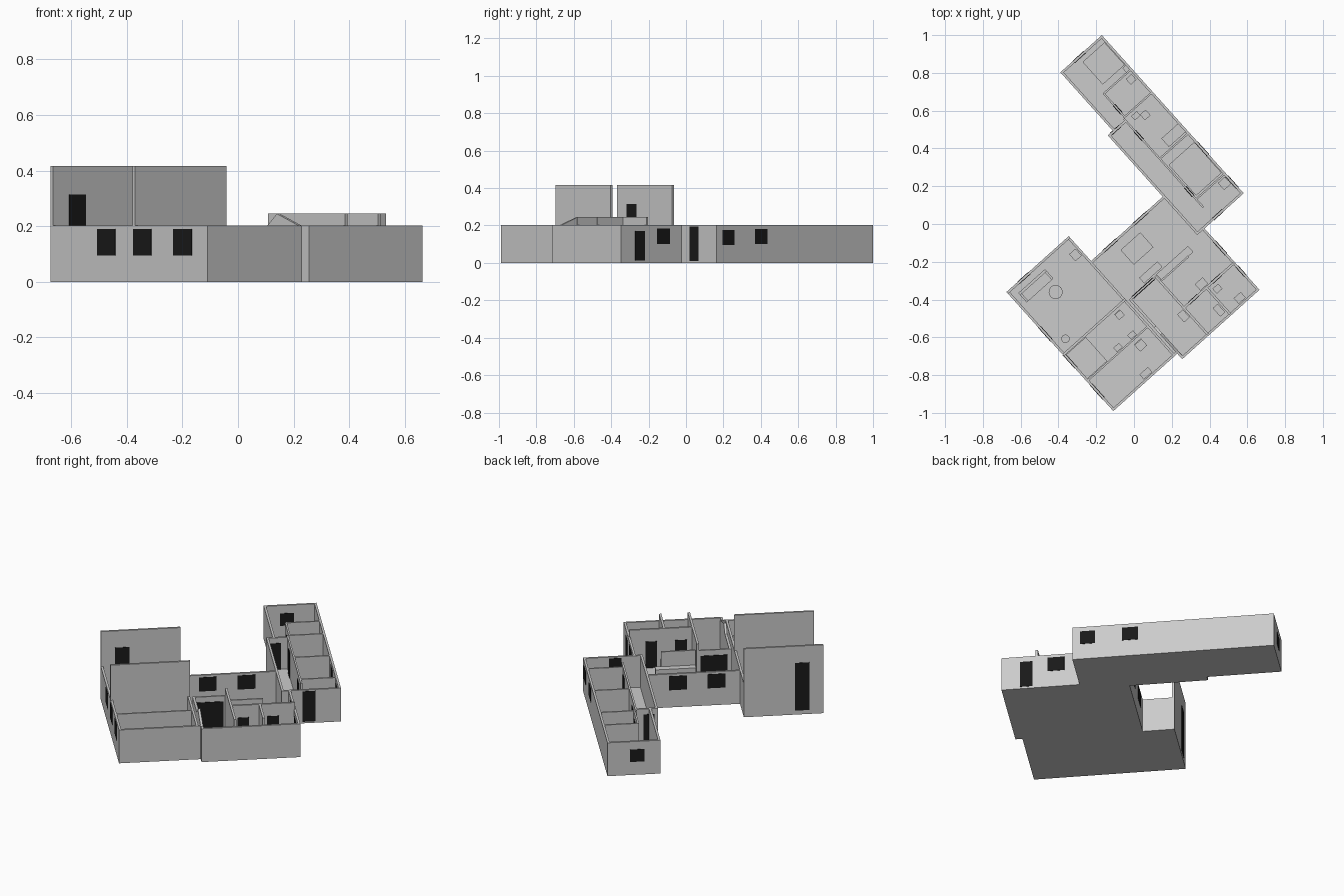
import bpy, bmesh, math
from mathutils import Matrix

# The plan is drawn in local u,v axes, then turned onto x,y
TURN = Matrix.Rotation(math.radians(41.9), 4, 'Z')
T, H = 0.013, 0.203   # wall thickness and height
black = bpy.data.materials.new("dark_glass")
black.diffuse_color = (0.01, 0.01, 0.01, 1)


def finish(name, bm, mat=None):
    bmesh.ops.recalc_face_normals(bm, faces=bm.faces)
    me = bpy.data.meshes.new(name)
    bm.transform(TURN)
    bm.to_mesh(me)
    bm.free()
    ob = bpy.data.objects.new(name, me)
    bpy.context.collection.objects.link(ob)
    if mat:
        me.materials.append(mat)
    return ob


def box(name, u0, u1, v0, v1, z0, z1, mat=None):
    bm = bmesh.new()
    bmesh.ops.create_cube(bm, size=1)
    for v in bm.verts:
        v.co = ((u0 + u1) / 2 + v.co.x * (u1 - u0),
                (v0 + v1) / 2 + v.co.y * (v1 - v0),
                (z0 + z1) / 2 + v.co.z * (z1 - z0))
    return finish(name, bm, mat)


def prism(name, pts, move, extrude):
    bm = bmesh.new()
    f = bm.faces.new([bm.verts.new(move(p)) for p in pts])
    r = bmesh.ops.extrude_face_region(bm, geom=[f])
    vs = [g for g in r['geom'] if isinstance(g, bmesh.types.BMVert)]
    bmesh.ops.translate(bm, verts=vs, vec=extrude)
    return finish(name, bm)


def disc(name, u, v, r, z0, z1):
    bm = bmesh.new()
    bmesh.ops.create_cone(bm, cap_ends=True, segments=20, radius1=r, radius2=r,
                          depth=z1 - z0, matrix=Matrix.Translation((u, v, (z0 + z1) / 2)))
    return finish(name, bm)


def wall_u(name, u, v0, v1, h=H, t=T):   # wall along v, centred on u
    box(name, u - t / 2, u + t / 2, v0, v1, 0, h)


def wall_v(name, v, u0, u1, h=H, t=T):   # wall along u, centred on v
    box(name, u0, u1, v - t / 2, v + t / 2, 0, h)


def pane_u(u, v0, v1, z0, z1):
    box("opening", u - T / 2 - .002, u + T / 2 + .002, v0, v1, z0, z1, black)


def pane_v(v, u0, u1, z0, z1):
    box("opening", u0, u1, v - T / 2 - .002, v + T / 2 + .002, z0, z1, black)


# Floor slab following the outline
outline = [(-.743, .183), (-.743, -.664), (-.288, -.664), (-.288, -.703), (.262, -.703),
           (.262, -.267), (.541, -.267), (.541, .858), (.246, .858), (.246, .442),
           (.21, .442), (.21, .006), (-.30, .006), (-.30, .183)]
prism("floor", outline, lambda p: (p[0], p[1], 0), (0, 0, .01))

# Outer walls
h = T / 2
for u, v0, v1 in [(-.743 + h, -.664, .183), (-.288 + h, -.703, -.664), (.262 - h, -.703, -.267),
                  (.541 - h, -.267, .858), (.246 + h, .442, .858),
                  (.21 + h, -.267, .442), (-.30 - h, -.664, .183)]:
    wall_u("outer_wall", u, v0, v1)
for v, u0, u1 in [(-.664 + h, -.743, -.288), (-.703 + h, -.288, .262), (-.267 + h, .21, .541),
                  (.858 - h, .246, .541), (.442 - h, .21, .335), (.006 - h, -.30, .216)]:
    wall_v("outer_wall", v, u0, u1)

# Two tall end walls of the high room
wall_v("tall_wall_back", .183 - h, -.743, -.30, .417)
wall_v("tall_wall_front", -.266, -.743, -.30, .417)

# Partitions at normal height
for v, u0, u1 in [(.62, .34, .54), (.455, .335, .54), (.166, .33, .54), (-.122, .33, .54),
                  (-.453, -.74, -.30), (-.285, -.288, -.10)]:
    wall_v("partition", v, u0, u1, t=.01)
wall_u("closet_partition", .342, .455, .62, t=.01)
wall_u("corridor_partition", .332, -.18, .45, t=.01)

# Higher partitions in the corner block
wall_u("high_partition", -.10, -.695, -.28, .245)
wall_u("high_partition", .06, -.695, -.505, .245)
wall_v("high_partition", -.507, -.10, .255, .245)

# Corner block side wall with a sloping top
slope = [(-.285, 0), (-.285, H), (-.48, H), (-.53, .245), (-.695, .185), (-.695, 0)]
prism("sloped_wall", slope, lambda p: (-.288, p[0], p[1]), (.014, 0, 0))

# Windows and doors on walls running along v
for u, v0, v1, z0, z1 in [
        (-.743 + h, -.168, -.07, .095, .19), (-.743 + h, -.362, -.265, .095, .19),
        (-.743 + h, -.58, -.48, .095, .19),
        (.541 - h, -.225, -.14, .095, .175), (.541 - h, .01, .10, .10, .18),
        (.262 - h, -.60, -.53, .012, .17), (.262 - h, -.445, -.352, .10, .185),
        (.332, .30, .365, .01, .165), (.332, -.10, -.035, .01, .165), (.342, .48, .54, .01, .165)]:
    pane_u(u, v0, v1, z0, z1)
# Windows and doors on walls running along u
for v, u0, u1, z0, z1 in [
        (.183 - h, -.665, -.585, .025, .315), (.858 - h, .336, .415, .08, .155),
        (.006 - h, -.004, .095, .105, .19), (.006 - h, -.218, -.12, .105, .19),
        (-.267 + h, .328, .398, .01, .195), (.442 - h, .228, .29, .01, .17),
        (-.507, .10, .165, .01, .17), (-.507, -.065, .0, .01, .17),
        (-.285, -.265, -.115, .01, .17)]:
    pane_v(v, u0, u1, z0, z1)

# Beds
for u0, u1, v0, v1 in [(.37, .526, .66, .82), (.345, .526, -.108, .11), (-.73, -.59, -.445, -.275)]:
    box("bed", u0, u1, v0, v1, .01, .055)

# Living room table, bench and kitchen cabinet
box("table_top", -.145, -.005, -.16, -.055, .052, .06)
for a in (-.14, -.02):
    for b in (-.155, -.07):
        box("table_leg", a, a + .01, b, b + .01, .01, .052)
box("bench", -.17, -.04, -.27, -.23, .01, .05)
box("kitchen_cabinet", -.09, .135, -.32, -.277, .01, .10)
box("cabinet_back", -.09, .10, -.325, -.315, .01, .19)

# Sofa: seat, back and arms
box("sofa_seat", -.70, -.51, .07, .137, .01, .035)
box("sofa_back", -.70, -.51, .122, .137, .035, .07)
for a in (-.70, -.522):
    box("sofa_arm", a, a + .012, .07, .137, .035, .05)

# Round tables
disc("round_table", -.549, .009, .037, .01, .045)
disc("side_stool", -.676, -.21, .022, .01, .045)

# Chairs: seat and back
for u, v, s in [(-.378, -.306, .04), (-.402, -.50, .05)]:
    box("chair_seat", u - s / 2, u + s / 2, v - s / 2, v + s / 2, .01, .045)
    box("chair_back", u - s / 2, u + s / 2, v + s / 2 - .006, v + s / 2, .045, .08)

# Small cabinets and bathroom fittings
for u, v, a, b in [(-.34, .085, .045, .05), (-.481, -.63, .06, .035), (-.50, -.43, .04, .03),
                   (-.40, -.43, .04, .03), (.054, -.475, .055, .045), (-.13, -.537, .04, .055),
                   (.03, -.64, .035, .06), (.155, -.665, .05, .04), (.10, -.55, .04, .035),
                   (.50, .58, .04, .04), (.39, .42, .04, .03), (.43, .39, .04, .04),
                   (.47, .21, .12, .06), (.50, -.16, .05, .05), (.52, .64, .03, .03)]:
    box("cabinet", u - a / 2, u + a / 2, v - b / 2, v + b / 2, .01, .06)
